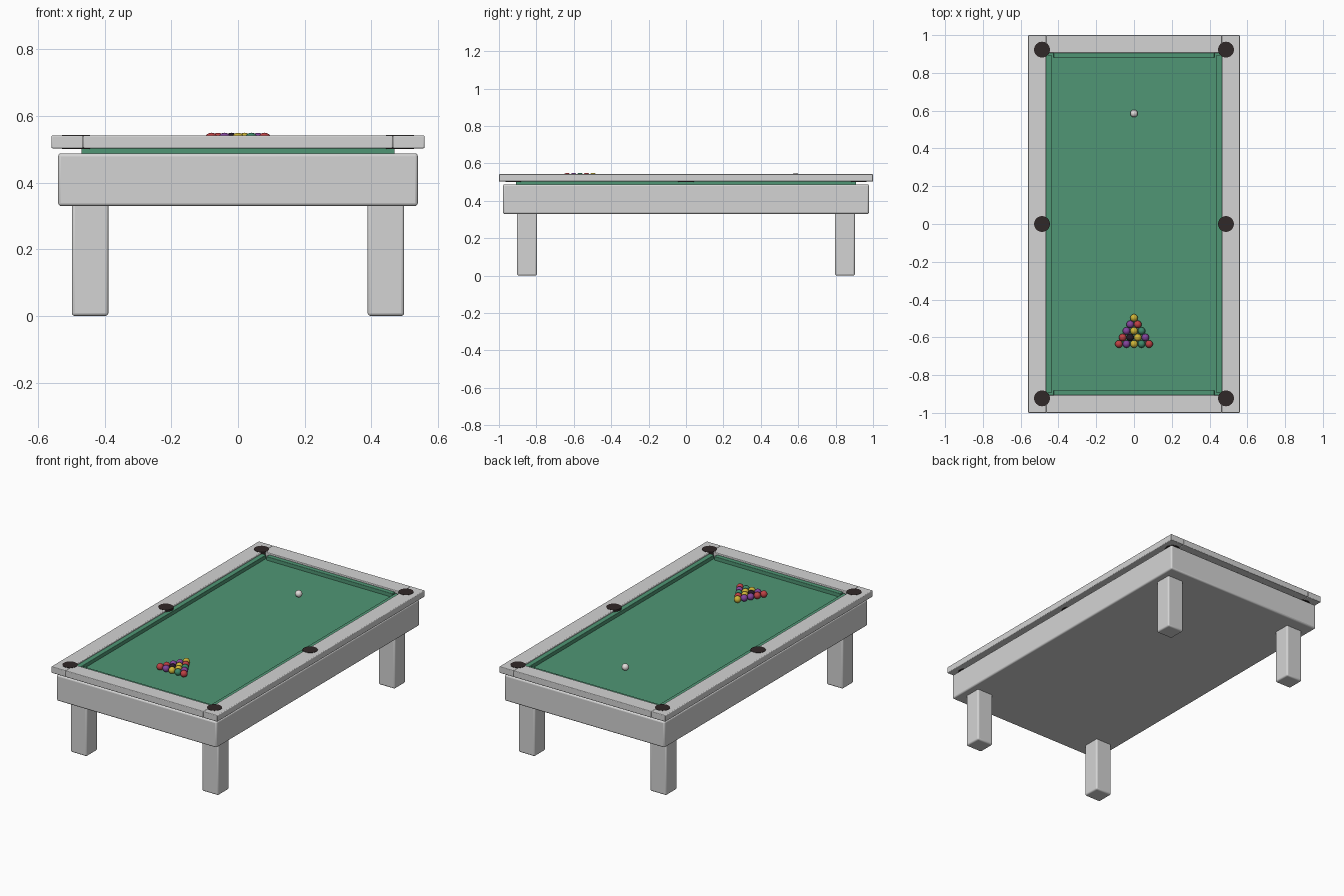
import bpy, math

if "Cube" in bpy.data.objects:
    bpy.data.objects.remove(bpy.data.objects["Cube"])

def material(name, rgb):
    m = bpy.data.materials.new(name)
    lin = [((c / 255 + 0.055) / 1.055) ** 2.4 if c > 10 else c / 255 / 12.92 for c in rgb]
    m.diffuse_color = (*lin, 1)
    m.use_nodes = True
    m.node_tree.nodes["Principled BSDF"].inputs["Base Color"].default_value = m.diffuse_color
    return m

GREY = material("light grey", (212, 212, 212))
FELT = material("green felt", (80, 150, 117))
POCKET = material("pocket dark brown", (48, 40, 40))
BALL = {
    "w": material("white", (226, 220, 218)),
    "y": material("yellow", (205, 180, 55)),
    "r": material("red", (190, 65, 68)),
    "p": material("purple", (130, 68, 155)),
    "g": material("ball green", (60, 135, 105)),
    "k": material("black", (38, 26, 40)),
}

def finish(ob, name, mat):
    ob.name = name
    ob.data.materials.append(mat)
    bpy.ops.object.shade_smooth_by_angle(angle=math.radians(35))
    return ob

def box(name, lo, hi, mat, bevel=0.0):
    bpy.ops.mesh.primitive_cube_add(size=1, location=[(a + b) / 2 for a, b in zip(lo, hi)])
    ob = bpy.context.object
    ob.scale = [b - a for a, b in zip(lo, hi)]
    bpy.ops.object.transform_apply(location=False, rotation=False, scale=True)
    if bevel:
        mod = ob.modifiers.new("bevel", 'BEVEL')
        mod.width, mod.segments = bevel, 3
    return finish(ob, name, mat)

def ball(name, x, y, mat):
    bpy.ops.mesh.primitive_uv_sphere_add(segments=24, ring_count=12, radius=0.02, location=(x, y, 0.53))
    finish(bpy.context.object, name, mat)

# body and playing surface
box("cabinet", (-0.54, -0.978, 0.33), (0.54, 0.978, 0.488), GREY, 0.009)
box("cloth_bed", (-0.47, -0.91, 0.48), (0.47, 0.91, 0.51), FELT)

# legs
for sx in (-1, 1):
    for sy in (-1, 1):
        cx, cy = sx * 0.444, sy * 0.85
        box("leg", (cx - 0.055, cy - 0.053, 0), (cx + 0.055, cy + 0.053, 0.34), GREY, 0.009)

for s in (-1, 1):
    # side rails run full length, end rails fit between them
    x0, x1 = sorted((s * 0.465, s * 0.56))
    box("side_rail", (x0, -1, 0.503), (x1, 1, 0.542), GREY, 0.004)
    y0, y1 = sorted((s * 0.905, s * 1.0))
    box("end_rail", (-0.465, y0, 0.503), (0.465, y1, 0.542), GREY, 0.004)
    # cushions
    x0, x1 = sorted((s * 0.436, s * 0.467))
    box("side_cushion", (x0, -0.895, 0.505), (x1, 0.895, 0.532), FELT, 0.003)
    y0, y1 = sorted((s * 0.878, s * 0.907))
    box("end_cushion", (-0.425, y0, 0.505), (0.425, y1, 0.532), FELT, 0.003)
    # pockets
    for y in (-0.923, 0, 0.923):
        bpy.ops.mesh.primitive_cylinder_add(vertices=32, radius=0.042, depth=0.043,
                                            location=(s * 0.487, y, 0.522))
        finish(bpy.context.object, "pocket", POCKET)

# racked balls, apex towards the cue ball
for r, row in enumerate(("y", "pr", "pyg", "rkyp", "rpygr")):
    for i, c in enumerate(row):
        ball("racked_ball", (i - r / 2) * 0.04, -0.497 - r * 0.0346, BALL[c])
ball("cue_ball", 0, 0.585, BALL["w"])
